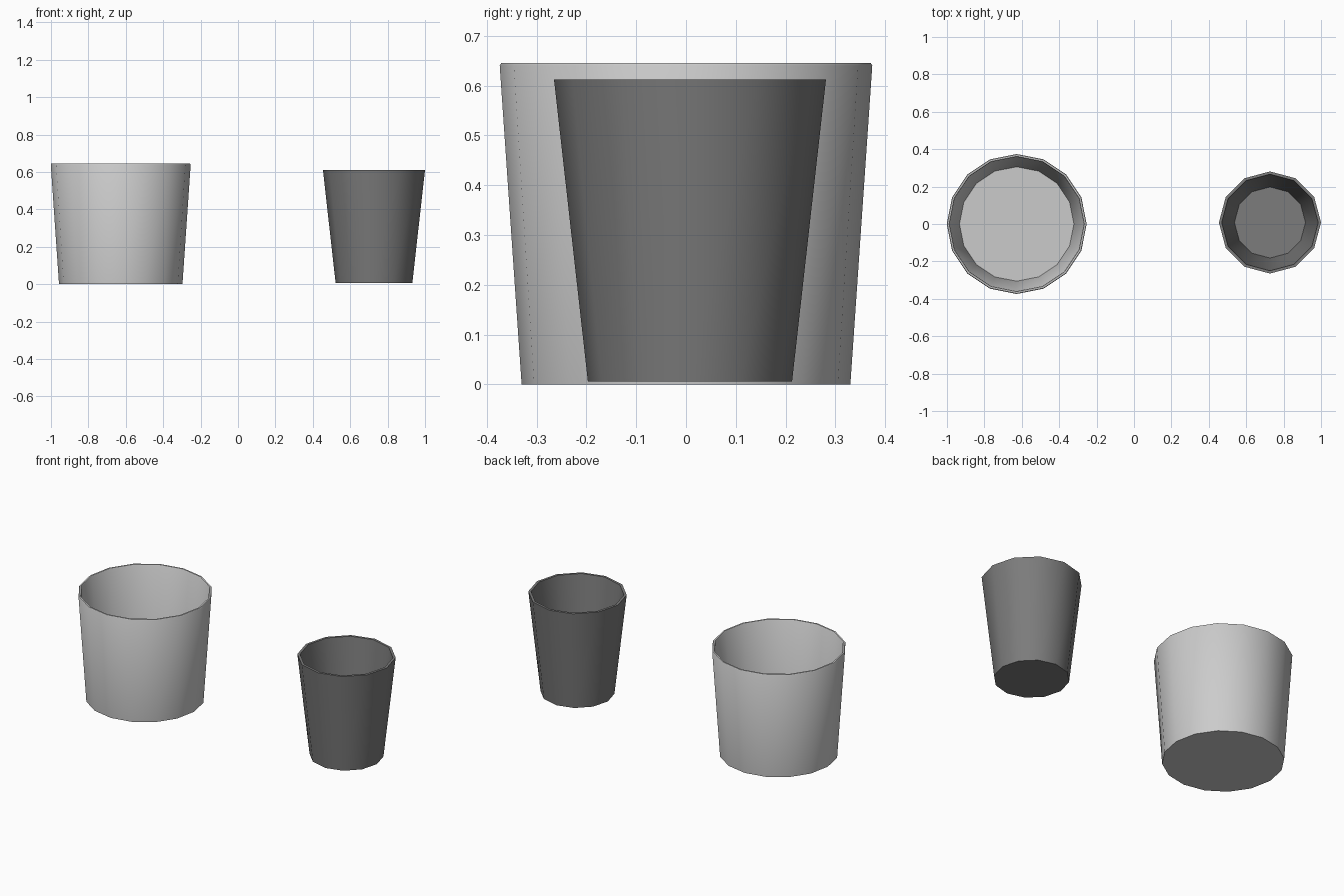
import bpy, bmesh, math

if "Cube" in bpy.data.objects:
    bpy.data.objects.remove(bpy.data.objects["Cube"])


def make_cup(name, centre, sides, profile):
    """Revolve an (r, z) profile, capping its two ends as underside and inner floor."""
    bm = bmesh.new()
    rings = []
    for r, z in profile:
        rings.append([bm.verts.new((r * math.cos(2 * math.pi * i / sides),
                                    r * math.sin(2 * math.pi * i / sides), z))
                      for i in range(sides)])
    for low, high in zip(rings, rings[1:]):
        for i in range(sides):
            j = (i + 1) % sides
            bm.faces.new((low[i], low[j], high[j], high[i]))
    bm.faces.new(rings[0][::-1])
    bm.faces.new(rings[-1])
    bmesh.ops.recalc_face_normals(bm, faces=bm.faces)
    mesh = bpy.data.meshes.new(name)
    bm.to_mesh(mesh)
    bm.free()
    ob = bpy.data.objects.new(name, mesh)
    ob.location = centre
    bpy.context.collection.objects.link(ob)
    # Smooth sides, sharp rim and floor
    bpy.ops.object.select_all(action='DESELECT')
    ob.select_set(True)
    bpy.context.view_layer.objects.active = ob
    bpy.ops.object.shade_smooth_by_angle(angle=math.radians(35))
    return ob


def colour(ob, grey):
    mat = bpy.data.materials.new(ob.name + "_dark")
    mat.diffuse_color = (grey, grey, grey, 1)
    mat.use_nodes = True
    mat.node_tree.nodes["Principled BSDF"].inputs["Base Color"].default_value = mat.diffuse_color
    ob.data.materials.append(mat)


# Wide cup with a slightly chamfered rim
make_cup("wide_cup", (-0.627, 0, 0), 16,
         [(0.33, 0), (0.374, 0.64), (0.371, 0.645), (0.362, 0.645),
          (0.359, 0.64), (0.306, 0.02)])

# Narrow dark cup with a flat rim
narrow = make_cup("narrow_cup", (0.727, 0.008, 0), 12,
                  [(0.205, 0.006), (0.273, 0.612), (0.258, 0.612), (0.19, 0.022)])
colour(narrow, 0.2)
